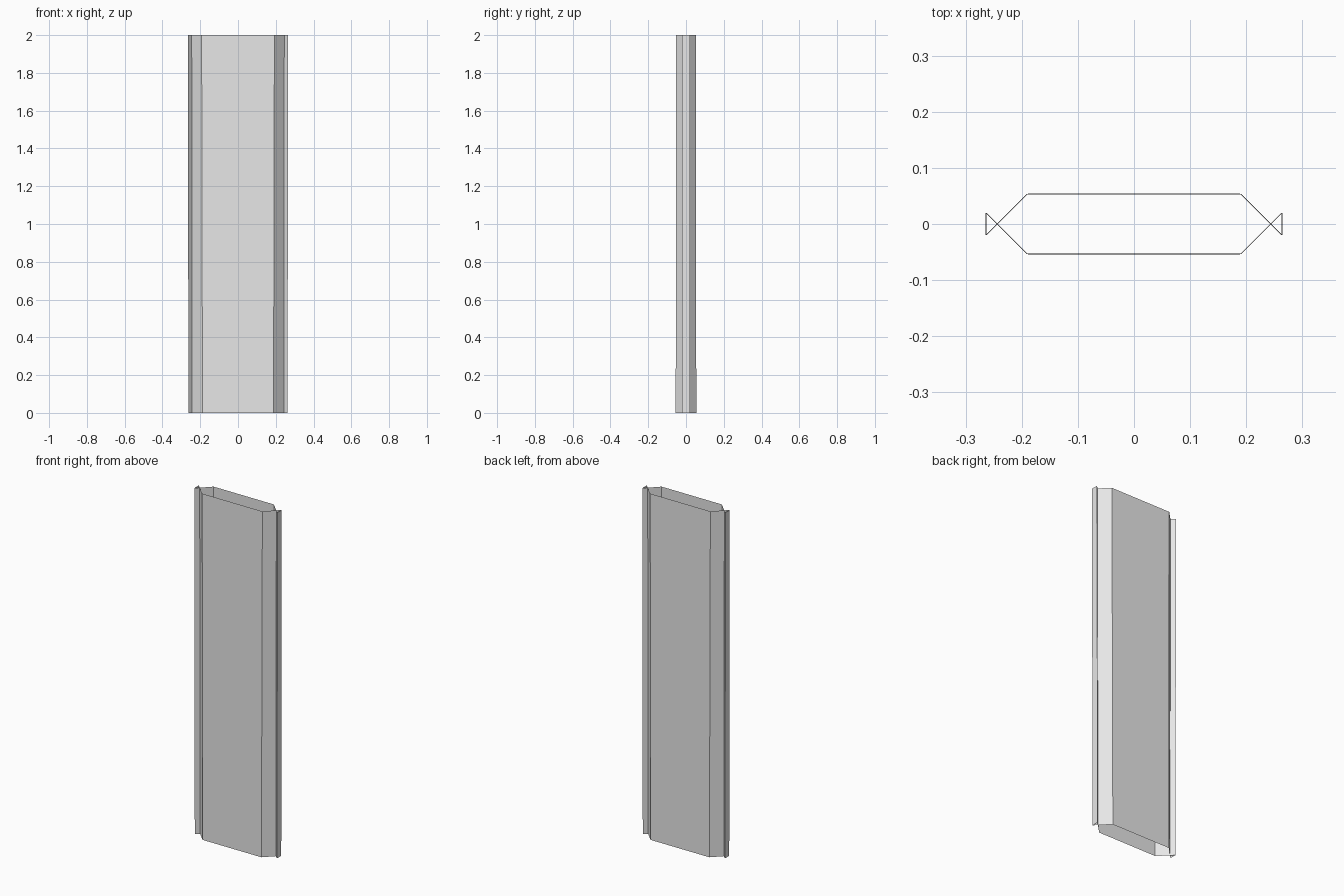
import bpy

if "Cube" in bpy.data.objects:
    bpy.data.objects.remove(bpy.data.objects["Cube"])

# (z, crossing x, half depth of the panel, flange flare)
LEVELS = [(0.0, 0.2425, 0.0545, 0.020),
          (2.0, 0.2450, 0.0525, 0.020)]

grey = bpy.data.materials.new("light_grey")
grey.diffuse_color = (0.8, 0.8, 0.8, 1)
grey.use_nodes = True
grey.node_tree.nodes["Principled BSDF"].inputs["Base Color"].default_value = grey.diffuse_color


def open_tube(name, profile):
    """Loft a closed outline between the levels, leaving both ends open."""
    rings = [[(x, y, z) for x, y in profile(c, d, f)] for z, c, d, f in LEVELS]
    n = len(rings[0])
    faces = [(i, (i + 1) % n, n + (i + 1) % n, n + i) for i in range(n)]
    mesh = bpy.data.meshes.new(name)
    mesh.from_pydata(rings[0] + rings[1], [], faces)
    mesh.materials.append(grey)
    obj = bpy.data.objects.new(name, mesh)
    bpy.context.collection.objects.link(obj)
    return obj


# Hollow panel: flat front and back with 45 degree sides
open_tube("panel_shell", lambda c, d, f: [
    (-c + d, -d), (c - d, -d), (c, 0), (c - d, d), (-c + d, d), (-c, 0)])

# Triangular flanges flaring out from each side edge
open_tube("right_flange", lambda c, d, f: [(c, 0), (c + f, -f), (c + f, f)])
open_tube("left_flange", lambda c, d, f: [(-c, 0), (-c - f, f), (-c - f, -f)])
